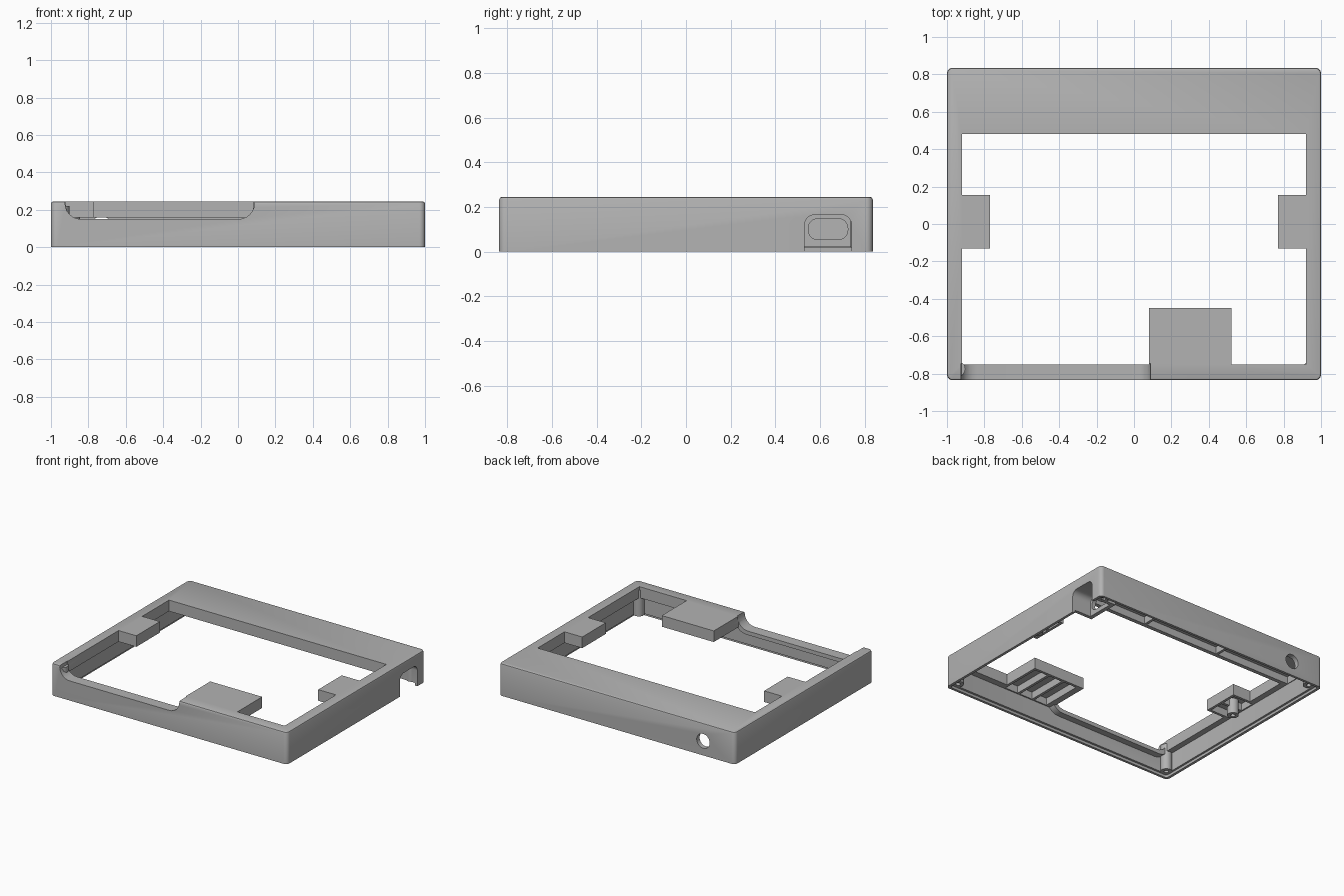
import bpy, bmesh, math
from mathutils import Vector

old = bpy.data.objects.get("Cube")
if old:
    bpy.data.objects.remove(old, do_unlink=True)

grey = bpy.data.materials.new("plain grey")
grey.use_nodes = True
grey.diffuse_color = (0.45, 0.45, 0.45, 1)
grey.node_tree.nodes["Principled BSDF"].inputs["Base Color"].default_value = grey.diffuse_color


def finish(name, bm):
    bmesh.ops.recalc_face_normals(bm, faces=bm.faces)
    mesh = bpy.data.meshes.new(name)
    bm.to_mesh(mesh)
    bm.free()
    mesh.materials.append(grey)
    ob = bpy.data.objects.new(name, mesh)
    bpy.context.collection.objects.link(ob)
    return ob


def box(name, x, y, z, axis=None, r=0, keep=lambda p: True, top=0):
    """Box from ranges; rounds the kept edges along one axis, then the top rim."""
    bm = bmesh.new()
    bmesh.ops.create_cube(bm, size=1)
    for v in bm.verts:
        v.co = Vector([rng[0] if c < 0 else rng[1] for c, rng in zip(v.co, (x, y, z))])
    if r:
        edges = [e for e in bm.edges
                 if abs((e.verts[0].co - e.verts[1].co).normalized()[axis]) > 0.9
                 and keep((e.verts[0].co + e.verts[1].co) / 2)]
        bmesh.ops.bevel(bm, geom=edges, offset=r, segments=6, profile=0.5, affect='EDGES')
    if top:
        rim = [e for e in bm.edges if all(abs(v.co.z - z[1]) < 1e-5 for v in e.verts)]
        bmesh.ops.bevel(bm, geom=rim, offset=top, segments=2, profile=0.5, affect='EDGES')
    return finish(name, bm)


def rod(name, centre, r, depth, along_y=False):
    bm = bmesh.new()
    bmesh.ops.create_cone(bm, cap_ends=True, segments=32, radius1=r, radius2=r, depth=depth)
    for v in bm.verts:
        if along_y:
            v.co = Vector((v.co.x, v.co.z, v.co.y))
        v.co += Vector(centre)
    return finish(name, bm)


def prism(name, points, z0, z1):
    bm = bmesh.new()
    face = bm.faces.new([bm.verts.new((px, py, z0)) for px, py in points])
    new = bmesh.ops.extrude_face_region(bm, geom=[face])["geom"]
    for v in new:
        if isinstance(v, bmesh.types.BMVert):
            v.co.z = z1
    return finish(name, bm)


def combine(target, tool, operation='DIFFERENCE'):
    mod = target.modifiers.new(tool.name, 'BOOLEAN')
    mod.operation, mod.solver, mod.object = operation, 'EXACT', tool
    bpy.context.view_layer.objects.active = target
    bpy.ops.object.modifier_apply(modifier=mod.name)
    bpy.data.objects.remove(tool, do_unlink=True)


# Outer block with rounded corners and softened top rim
case = box("case_frame", (-1, 1), (-0.835, 0.835), (0, 0.245), 2, 0.03, top=0.012)

# Hollow underside and the stepped lower lip
combine(case, box("cavity", (-0.965, 0.965), (-0.8, 0.8), (-0.1, 0.16), 2, 0.02))
combine(case, box("lip", (-0.98, 0.98), (-0.816, 0.816), (-0.1, 0.02), 2, 0.02))


# Ribbed pockets under the back deck and the pads
def pockets(x, y, nx, ny, rib=0.02):
    w = (x[1] - x[0] + rib) / nx
    d = (y[1] - y[0] + rib) / ny
    for i in range(nx):
        for j in range(ny):
            px, py = x[0] + i * w, y[0] + j * d
            combine(case, box("pocket", (px, px + w - rib), (py, py + d - rib), (0.1, 0.215)))


pockets((-0.96, 0.96), (0.51, 0.795), 3, 1)
pockets((0.13, 0.5), (-0.79, -0.47), 3, 1)
for s in (-1, 1):
    pockets(tuple(sorted((s * 0.79, s * 0.955))), (-0.11, 0.135), 1, 2)

# Window opening, leaving two side pads and one front pad
outline = [(-0.92, 0.48), (-0.92, 0.155), (-0.77, 0.155), (-0.77, -0.13), (-0.92, -0.13),
           (-0.92, -0.75), (0.08, -0.75), (0.08, -0.45), (0.52, -0.45), (0.52, -0.75),
           (0.92, -0.75), (0.92, -0.13), (0.77, -0.13), (0.77, 0.155), (0.92, 0.155),
           (0.92, 0.48)]
combine(case, prism("opening", outline, -0.2, 0.4))


# Front scoop with a curved liner beneath it
def low(p):
    return p.z < 0.2


combine(case, box("scoop_liner", (-0.955, 0.115), (-0.82, -0.75), (0.12, 0.235), 1, 0.1, low), 'UNION')
combine(case, box("scoop", (-0.925, 0.088), (-0.9, -0.745), (0.15, 0.4), 1, 0.085, low))

# Side port: housing, arched recess and pill-shaped hole
combine(case, box("port_housing", (0.81, 0.985), (0.505, 0.765), (0.022, 0.19)), 'UNION')
combine(case, box("port_recess", (0.84, 1.1), (0.53, 0.74), (-0.1, 0.165), 0, 0.045,
                  lambda p: p.z > 0))
combine(case, box("port_hole", (0.7, 0.9), (0.547, 0.723), (0.055, 0.147), 0, 0.04))

# Round hole through the back wall
combine(case, rod("back_hole", (-0.73, 0.82, 0.11), 0.055, 0.2, True))

# Screw posts in the front corners, beside the pads and at the back
smooth = [case]
for side, s in (("right", -1), ("left", 1)):
    for place, x, y, z0 in (("front", 0.942, -0.775, 0.02), ("middle", 0.885, 0.012, 0.1),
                            ("back", 0.93, 0.775, 0.02)):
        post = rod(f"{side}_{place}_post", (s * x, y, (z0 + 0.22) / 2), 0.04, 0.22 - z0)
        combine(post, rod("screw_hole", (s * x, y, z0), 0.016, 0.14))
        smooth.append(post)

bpy.ops.object.select_all(action='DESELECT')
for ob in smooth:
    ob.select_set(True)
bpy.context.view_layer.objects.active = case
bpy.ops.object.shade_smooth_by_angle(angle=math.radians(30))
